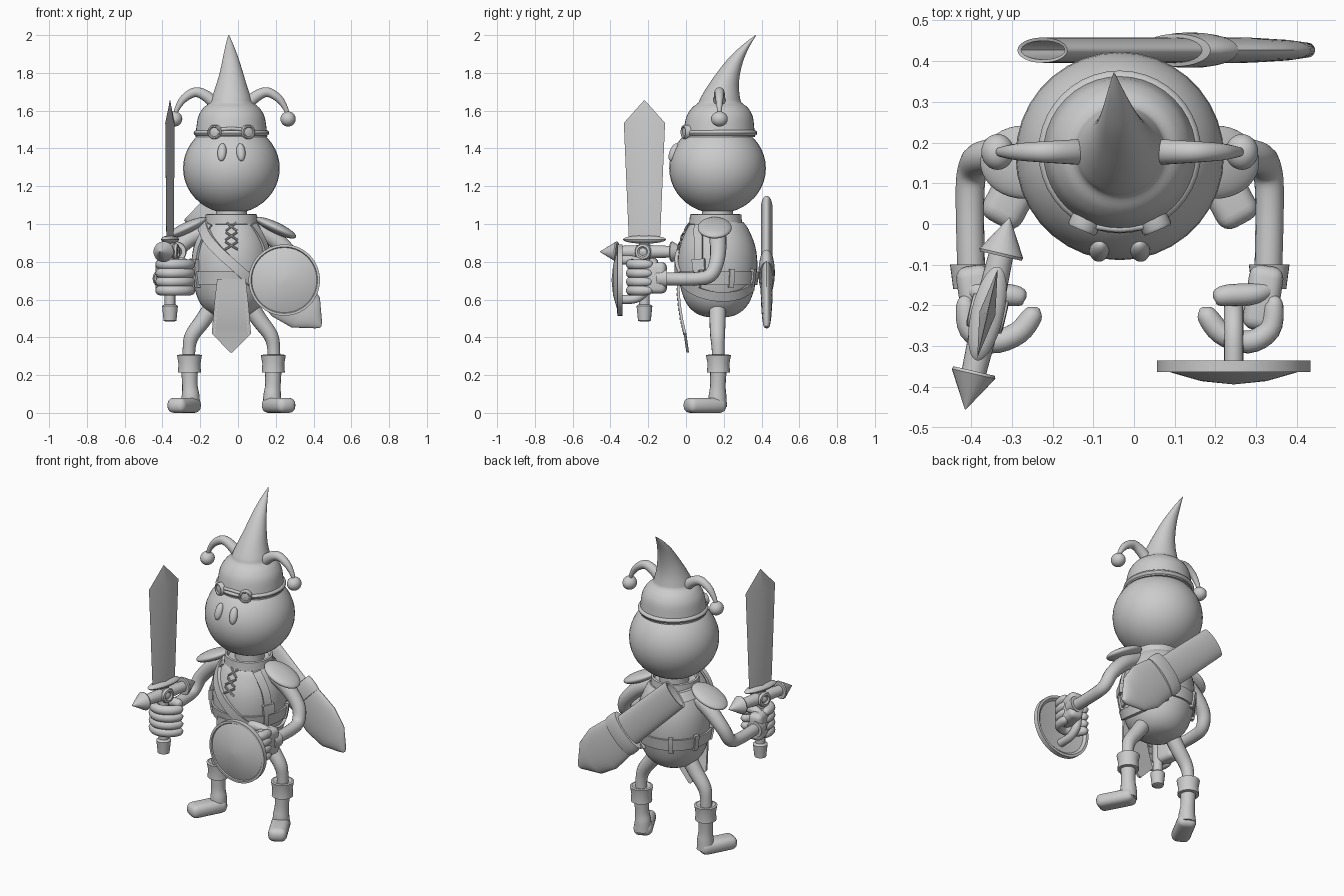
import bpy, bmesh
from math import sin, cos, pi, radians, degrees
from mathutils import Vector as V, Matrix, Euler

if "Cube" in bpy.data.objects:
    bpy.data.objects.remove(bpy.data.objects["Cube"])

CY = 0.167                      # depth of the body axis
OBJS = []

def finish(name, bm, M=None):
    bmesh.ops.recalc_face_normals(bm, faces=bm.faces)
    me = bpy.data.meshes.new(name)
    bm.to_mesh(me); bm.free()
    if M: me.transform(M)
    ob = bpy.data.objects.new(name, me)
    bpy.context.collection.objects.link(ob)
    OBJS.append(ob)
    return ob

def loft(name, rings, M=None):
    bm = bmesh.new()
    vs = [[bm.verts.new(p) for p in r] for r in rings]
    n = len(vs[0])
    for a, b in zip(vs, vs[1:]):
        for i in range(n):
            bm.faces.new((a[i], a[(i+1) % n], b[(i+1) % n], b[i]))
    bm.faces.new(vs[0]); bm.faces.new(vs[-1])
    return finish(name, bm, M)

def smooth(pts, steps=5):
    P = [V(p) for p in pts]
    P = [2*P[0]-P[1]] + P + [2*P[-1]-P[-2]]
    out = []
    for a, b, c, d in zip(P, P[1:], P[2:], P[3:]):
        for k in range(steps):
            t = k/steps
            out.append(0.5*(2*b+(c-a)*t+(2*a-5*b+4*c-d)*t*t+(3*b-a-3*c+d)*t**3))
    return out + [P[-2]]

def tube(name, pts, steps=5, n=16, M=None):
    """pts: (x, y, z, radius)"""
    S = smooth(pts, steps)
    C = [p.to_3d() for p in S]
    rings, u = [], None
    for i, p in enumerate(C):
        t = (C[min(i+1, len(C)-1)]-C[max(i-1, 0)]).normalized()
        u = (u if u else t.orthogonal())
        u = (u-t*u.dot(t)).normalized()
        w, r = t.cross(u), max(S[i][3], .001)
        rings.append([p+(u*cos(2*pi*k/n)+w*sin(2*pi*k/n))*r for k in range(n)])
    return loft(name, rings, M)

def lathe(name, prof, M=None, n=40):
    """prof: (radius, z)"""
    return loft(name, [[(max(r, .001)*cos(2*pi*k/n), max(r, .001)*sin(2*pi*k/n), z) for k in range(n)]
                       for r, z in prof], M)

def ball(name, c, s, rot=(0, 0, 0)):
    bm = bmesh.new()
    bmesh.ops.create_uvsphere(bm, u_segments=36, v_segments=22, radius=1)
    return finish(name, bm, Matrix.LocRotScale(V(c), Euler(rot), V(s)))

def box(name, c, s, bevel=0, rot=(0, 0, 0)):
    bm = bmesh.new()
    bmesh.ops.create_cube(bm, size=1, matrix=Matrix.Diagonal((*s, 1)))
    if bevel:
        bmesh.ops.bevel(bm, geom=bm.edges[:], offset=bevel, segments=4, profile=.5, affect='EDGES')
    return finish(name, bm, Matrix.LocRotScale(V(c), Euler(rot), None))

def at(x, y, z=0): return Matrix.Translation((x, y, z))

# ---- torso, collar and neck
BODY = [p[:] for p in smooth([(0, .5), (.1, .52), (.165, .58), (.2, .68), (.211, .78),
                              (.2, .88), (.165, .97), (.137, 1.01)], 4)]
lathe("torso", BODY, at(0, CY))
lathe("collar", [(.125, .99), (.14, 1.0), (.136, 1.05), (.125, 1.053), (.115, 1.03), (.05, 1.02)], at(0, CY-.01))
lathe("neck", [(.085, .98), (.08, 1.12)], at(0, CY))

def radius(z):
    for (r0, z0), (r1, z1) in zip(BODY, BODY[1:]):
        if z0 <= z <= z1: return r0+(r1-r0)*(z-z0)/(z1-z0+1e-9)
    return BODY[-1][0]

def surf(th, z, off):
    r = radius(z)+off
    return V((r*sin(th), CY-r*cos(th), z))

def ribbon(name, pts, w, lo=-.004, hi=.014):
    """flat strap hugging the torso; pts: (degrees from front, z)"""
    S = smooth([(radians(a), z) for a, z in pts], 6)
    rings = []
    for i, (a, z) in enumerate(S):
        q, p, r = S[min(i+1, len(S)-1)], S[max(i-1, 0)], radius(z)
        d = V((r*(q[0]-p[0]), q[1]-p[1])).normalized()*w/2
        e = [(a-d.y/r, z+d.x), (a+d.y/r, z-d.x)]
        rings.append([surf(*e[0], lo), surf(*e[0], hi), surf(*e[1], hi), surf(*e[1], lo)])
    return loft(name, rings)

# ---- belt, loops, straps
ribbon("belt", [(a, .713) for a in range(0, 361, 30)], .07, -.01, .011)
for a in (-150, -110, -60, 60, 110, 150):
    ribbon("belt_loop", [(a, .665), (a, .713), (a, .762)], .025, 0, .02)
ribbon("shoulder_strap", [(-150, .98), (-105, .995), (-65, .985), (-35, .91), (-5, .81), (25, .71),
                          (55, .645), (90, .615), (125, .625), (155, .67)], .05, -.004, .018)
for s in (-1, 1):
    ribbon("brace", [(s*50, 1.0), (s*60, .9), (s*64, .75)], .045)
    ribbon("brace_buckle", [(s*63, .815), (s*64, .755)], .065, 0, .024)

# ---- lacing on the chest
for z in (.985, .935, .885):
    for s in (-1, 1):
        a, b = surf(s*.16, z-.02, .008), surf(-s*.16, z+.02, .008)
        tube("lace", [(*a, .006), (*((a+b)/2-V((0, .004, 0))), .006), (*b, .006)], 2, 8)

# ---- hanging front cloth with stitches
ROWS = smooth([(.71, .075, -.05), (.6, .088, -.044), (.5, .097, -.03), (.42, .104, -.012)], 4)
loft("front_cloth", [[(-w, y, z), (w, y, z), (w, y+.014, z), (-w, y+.014, z)]
                     for z, w, y in ROWS + [V((.32, .006, .002))]])
for z, w, y in ROWS[2:]:
    for s in (-1, 1):
        box("stitch", (s*(w-.014), y, z), (.006, .008, .015))

# ---- head, eyes
ball("head", (0, CY, 1.295), (.256, .256, .24))
for s in (-1, 1):
    ball("eye", (s*.05, -.065, 1.38), (.024, .022, .05), (radians(-22), 0, s*.2))

# ---- hat, swept backwards
hat = smooth([(1.46, .19, .175, 0), (1.5, .187, .175, 0), (1.57, .175, .178, 0), (1.615, .148, .18, 0),
              (1.642, .115, .18, 0), (1.67, .104, .182, 0), (1.73, .083, .197, 0), (1.8, .062, .225, 0),
              (1.88, .041, .268, -.004), (1.95, .02, .322, -.01), (2.0, .002, .37, -.014)], 4)
loft("hat", [[(x+r*cos(2*pi*k/40), y+r*sin(2*pi*k/40), z) for k in range(40)] for z, r, y, x in hat])
lathe("hat_band", [(.18+.02*cos(t*pi/6), 1.482+.016*sin(t*pi/6)) for t in range(13)], at(0, .177))
facing = Matrix.Rotation(pi/2, 4, 'X')      # turns +z towards the front
for s in (-1, 1):
    M = at(s*.085, .005, 1.487) @ Matrix.Rotation(s*.4, 4, 'Z') @ facing
    lathe("goggle", [(.036, -.02), (.038, .015), (.034, .022), (.028, .022), (.024, .016), (0, .02)], M, 28)
    tube("hat_horn", [(s*.07, .177, 1.62, .034), (s*.13, .177, 1.675, .03), (s*.19, .177, 1.698, .026),
                      (s*.25, .177, 1.665, .021), (s*.285, .177, 1.615, .014), (s*.297, .177, 1.58, .01)])
    ball("hat_bobble", (s*.3, .177, 1.556), (.04, .044, .04))
tube("goggle_bridge", [(-.06, -.005, 1.5, .009), (0, -.012, 1.505, .009), (.06, -.005, 1.5, .009)])

for s in (-1, 1):
    # ---- arms, shoulder pads, gloves
    ball("shoulder_pad", (s*.235, CY-.015, .98), (.118, .09, .03), (0, s*radians(25), 0))
    tube("arm", [(s*.13, .16, .97, .045), (s*.24, .17, .91, .045), (s*.335, .165, .81, .04), (s*.362, .13, .73, .037),
                 (s*.368, .05, .71, .035), (s*.365, -.12, .71, .034)])
    box("glove_palm", (s*.352, -.182, .715), (.085, .16, .165), .028, (0, 0, -s*.15))
    lathe("glove_cuff", [(.03, 0), (.05, 0), (.042, .06), (.03, .06)],
          at(s*.367, -.1, .712) @ facing, 28)
    for i in range(4):
        z = .648+.046*i
        tube("finger", [(s*.372, -.18, z, .012), (s*.378, -.2, z, .024), (s*.368, -.26, z, .027), (s*.315, -.29, z, .028),
                        (s*.25, -.268, z, .028), (s*.212, -.222, z, .024), (s*.2, -.206, z, .004)], 4, 14)
    tube("thumb", [(s*.37, -.16, .775, .02), (s*.33, -.172, .79, .026), (s*.27, -.175, .795, .027),
                   (s*.238, -.18, .795, .02), (s*.23, -.182, .795, .002)])
    # ---- legs and boots
    tube("leg", [(s*.09, CY, .58, .046), (s*.15, CY, .49, .043), (s*.208, CY, .41, .039),
                 (s*.224, CY+.003, .34, .034), (s*.224, CY+.005, .24, .034)])
    lathe("boot_cuff", [(.035, .3), (.055, .308), (.066, .305), (.058, .26), (.061, .215), (.04, .213)],
          at(s*.222, CY+.005), 28)
    tube("boot_shaft", [(s*.222, CY+.005, .26, .046), (s*.22, CY+.002, .15, .041),
                        (s*.216, CY, .09, .047), (s*.216, CY, .03, .05)])
    box("boot_foot", (s*.25, .1, .04), (.108, .225, .08), .034, (0, 0, s*radians(28)))

# ---- sword, turned slightly; guard runs along its own y axis
SW = at(-.325, -.22) @ Matrix.Rotation(radians(-13), 4, 'Z')
loft("sword_blade", [[(0, -w, z), (t, 0, z), (0, w, z), (-t, 0, z)] for w, t, z in
                     [(.085, .02, .92), (.112, .02, 1.535), (.002, .002, 1.655)]], SW)
lathe("blade_base", [(.5*cos(a*pi/8-pi/2), .022*sin(a*pi/8-pi/2)) for a in range(9)],
      SW @ at(0, 0, .918) @ Matrix.Diagonal((.08, .236, 1, 1)))
lathe("sword_grip", [(.028, .5), (.028, .91)], SW, 20)
lathe("sword_pommel", [(.026, .485), (.034, .488), (.042, .565), (.03, .575)], SW, 20)
G = SW @ at(0, 0, .853) @ facing
lathe("sword_guard", [(.03, -.16), (.034, -.06), (.036, 0), (.034, .06), (.03, .16)], G, 20)
for k in (0, pi):
    lathe("guard_tip", [(.02, .145), (.052, .145), (.055, .152), (0, .242)],
          SW @ at(0, 0, .853) @ Matrix.Rotation(k, 4, 'Z') @ facing, 20)
    lathe("guard_boss", [(.03, 0), (.045, .03), (.04, .044), (.028, .046), (.02, .038), (0, .046)],
          SW @ at(0, 0, .853) @ Matrix.Rotation(k+pi/2, 4, 'Z') @ facing, 24)

# ---- round shield with handle
lathe("shield", [(0, .394), (.08, .386), (.15, .366), (.172, .358), (.176, .364), (.189, .363), (.189, .335),
                 (.174, .335), (.16, .348), (0, .365)], at(.28, 0, .703) @ facing, 56)
tube("shield_handle", [(.28, -.36, .81, .024), (.28, -.27, .805, .024), (.28, -.215, .765, .024), (.28, -.205, .705, .024),
                       (.28, -.215, .645, .024), (.28, -.27, .605, .024), (.28, -.36, .6, .024)])

# ---- flat scabbard across the back
AX, PX, TOP = V((.725, 0, -.688)), V((.688, 0, .725)), V((-.19, .427, 1.085))
def sheath(name, secs, n=32):
    loft(name, [[TOP+AX*a+PX*(w*cos(2*pi*k/n))+V((0, t*sin(2*pi*k/n), 0)) for k in range(n)]
                for a, w, t in secs])
sheath("scabbard", [(.15, .07, .018), (.002, .078, .023), (0, .089, .031), (.5, .096, .031)])
sheath("scabbard_ring", [(.45, .09, .03), (.452, .124, .04), (.48, .13, .043), (.52, .13, .043), (.545, .125, .04), (.547, .1, .03)])
sheath("scabbard_tip", [(.5, .118, .031), (.6, .13, .032), (.69, .137, .031), (.805, .109, .026), (.9, .025, .018), (.915, .006, .008)])

# ---- shift onto the off-centre body axis and shade
for o in OBJS:
    o.data.transform(at(-.035, 0))
    o.select_set(True)
bpy.context.view_layer.objects.active = OBJS[0]
bpy.ops.object.shade_smooth_by_angle(angle=radians(35))
